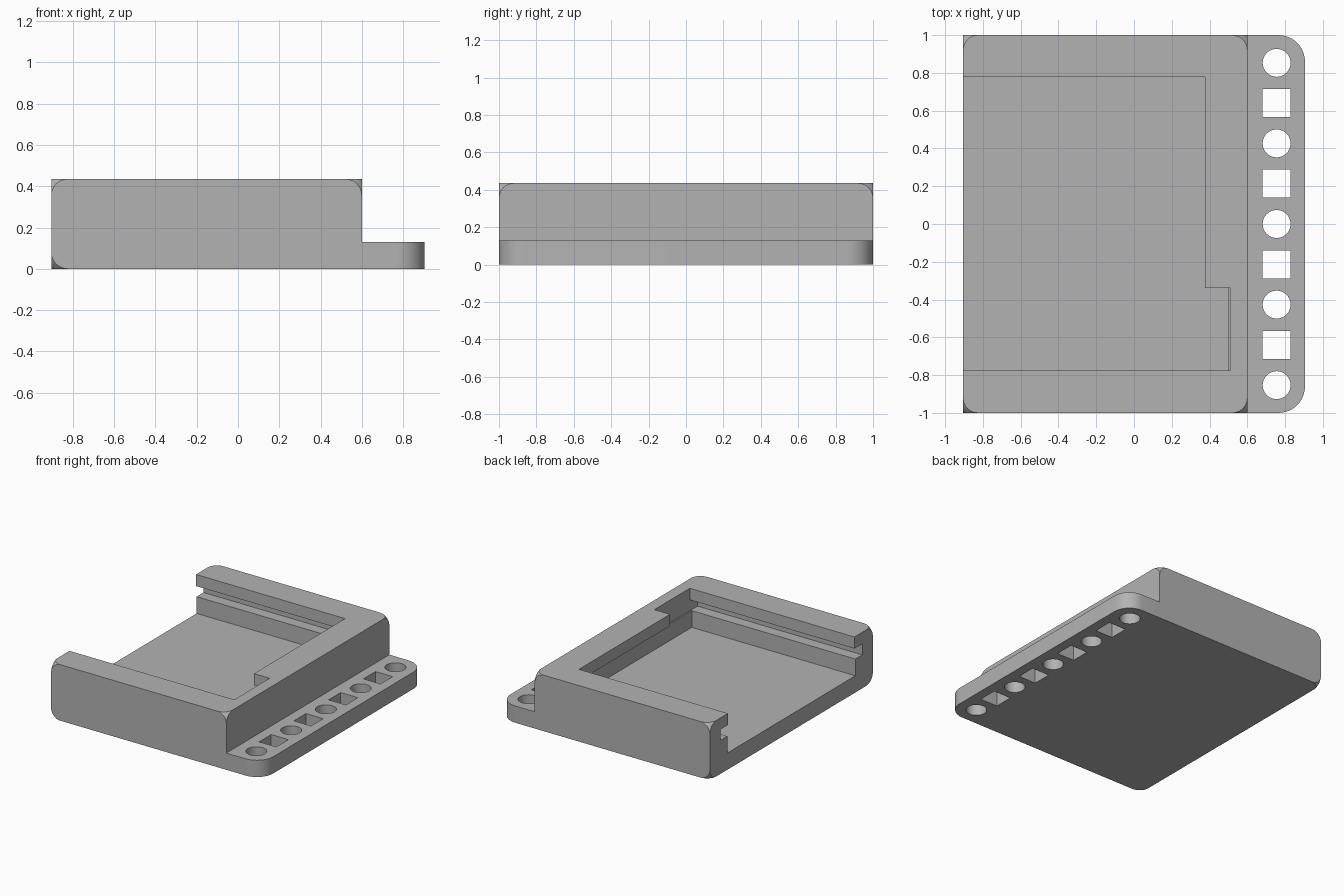
import bpy, bmesh, math
from mathutils import Vector

if "Cube" in bpy.data.objects:
    bpy.data.objects.remove(bpy.data.objects["Cube"], do_unlink=True)

grey = bpy.data.materials.new("plain grey")
grey.use_nodes = True
grey.diffuse_color = (0.45, 0.45, 0.45, 1)
grey.node_tree.nodes["Principled BSDF"].inputs["Base Color"].default_value = grey.diffuse_color

X0, X1, X2 = -0.905, 0.6, 0.905      # open end, step, flange edge
HEIGHT, FLANGE, FLOOR = 0.435, 0.13, 0.13
R = 0.08                             # corner rounding


def finish(name, bm):
    bmesh.ops.recalc_face_normals(bm, faces=bm.faces)
    mesh = bpy.data.meshes.new(name)
    bm.to_mesh(mesh)
    bm.free()
    mesh.materials.append(grey)
    obj = bpy.data.objects.new(name, mesh)
    bpy.context.collection.objects.link(obj)
    return obj


def prism(name, outline, z0, z1):
    bm = bmesh.new()
    face = bm.faces.new([bm.verts.new((x, y, z0)) for x, y in outline])
    up = bmesh.ops.extrude_face_region(bm, geom=[face])["geom"]
    bmesh.ops.translate(bm, vec=(0, 0, z1 - z0),
                        verts=[v for v in up if isinstance(v, bmesh.types.BMVert)])
    return finish(name, bm)


def box(name, x0, x1, y0, y1, z0, z1):
    return prism(name, [(x0, y0), (x1, y0), (x1, y1), (x0, y1)], z0, z1)


def arc(cx, cy, r, a0, a1, n):
    return [(cx + r * math.cos(math.radians(a0 + (a1 - a0) * i / n)),
             cy + r * math.sin(math.radians(a0 + (a1 - a0) * i / n))) for i in range(n + 1)]


def cut(target, cutter):
    cutter.hide_render = True
    mod = target.modifiers.new("cut", "BOOLEAN")
    mod.operation, mod.solver, mod.object = "DIFFERENCE", "EXACT", cutter
    bpy.context.view_layer.objects.active = target
    bpy.ops.object.modifier_apply(modifier=mod.name)
    bpy.data.objects.remove(cutter, do_unlink=True)


def smooth(obj):
    bpy.ops.object.select_all(action="DESELECT")
    obj.select_set(True)
    bpy.context.view_layer.objects.active = obj
    bpy.ops.object.shade_smooth_by_angle(angle=math.radians(25))


# Case: a sharp-edged block whose corners are trimmed by a sphere patch
bm = bmesh.new()
STEPS = 6
for x, sx in ((X0, 1), (X1, -1)):
    for y, sy in ((-1, 1), (1, -1)):
        for z, sz in ((0, 1), (HEIGHT, -1)):
            if x == X1 and z == 0:               # hidden behind the flange
                bm.verts.new((x, y, z))
                continue
            for i in range(STEPS + 1):
                for j in range(STEPS + 1 - i):
                    a, b = i / STEPS, j / STEPS
                    d = Vector((a, b, 1 - a - b)) - Vector((1, 1, 1))
                    # slide the edge rows onto the quarter arcs in each face
                    weights = (a, b, 1 - a - b)
                    if min(weights) < 1e-6:
                        k = min(range(3), key=lambda n: weights[n])
                        d[k] = 0
                        d.normalize()
                        d[k] = -1
                    else:
                        d = d.normalized() * math.sqrt(2)
                    p = (d + Vector((1, 1, 1))) * R
                    bm.verts.new((x + sx * p.x, y + sy * p.y, z + sz * p.z))
bmesh.ops.remove_doubles(bm, verts=bm.verts, dist=1e-5)
hull = bmesh.ops.convex_hull(bm, input=bm.verts)
loose = {g for g in hull["geom_interior"] if isinstance(g, bmesh.types.BMVert)}
bmesh.ops.delete(bm, geom=list(loose), context="VERTS")
bmesh.ops.dissolve_limit(bm, angle_limit=0.01, verts=bm.verts, edges=bm.edges)
case = finish("case", bm)

# Pocket, side grooves and the notched top opening, all open at one end
cut(case, box("pocket_cutter", -1.2, 0.5, -0.785, 0.785, FLOOR, 0.3))
cut(case, box("groove_cutter", -1.2, 0.51, -0.87, 0.87, 0.26, 0.345))
cut(case, prism("opening_cutter",
                [(-1.2, -0.775), (0.51, -0.775), (0.51, -0.34),
                 (0.375, -0.34), (0.375, 0.778), (-1.2, 0.778)], 0.3, 0.6))
smooth(case)

# Flange with rounded outer corners
r = 0.14
outline = [(X1, -1)] + arc(X2 - r, -1 + r, r, -90, 0, 12) + arc(X2 - r, 1 - r, r, 0, 90, 12) + [(X1, 1)]
flange = prism("mounting_flange", outline, 0, FLANGE)

# Alternating round and square holes
HX, HALF, PITCH = 0.755, 0.074, 0.2133
for i in range(-4, 5):
    y = i * PITCH
    if i % 2 == 0:
        cutter = prism("round_hole_cutter", arc(HX, y, HALF, 0, 348.75, 31), -0.1, 0.3)
    else:
        cutter = box("square_hole_cutter", HX - HALF, HX + HALF, y - HALF, y + HALF, -0.1, 0.3)
    cut(flange, cutter)
smooth(flange)
